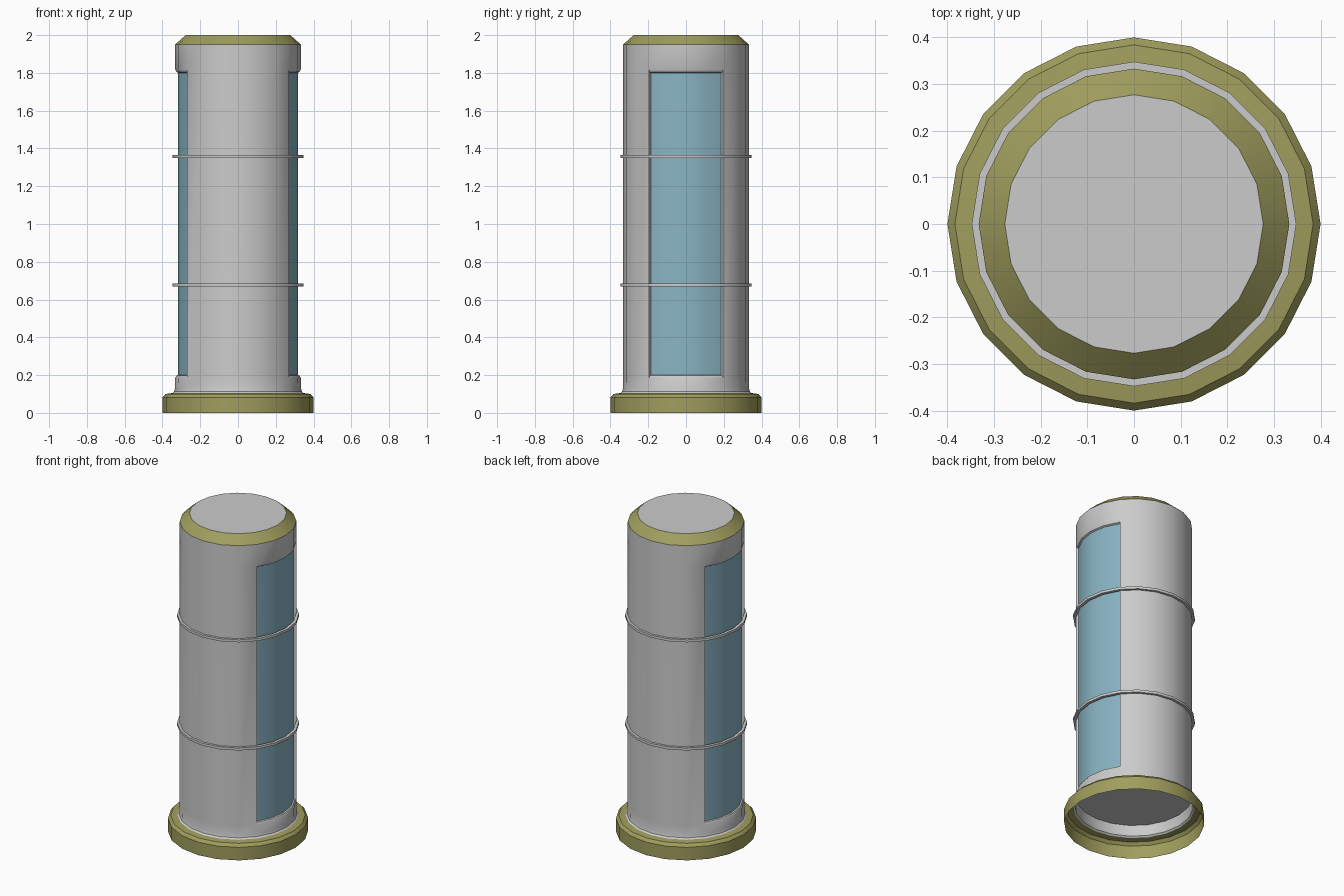
import bpy, bmesh, math

if "Cube" in bpy.data.objects:
    bpy.data.objects.remove(bpy.data.objects["Cube"])

N = 20          # sides around the axis
HALF = 2        # window half-width in segments


def material(name, rgb):
    m = bpy.data.materials.new(name)
    m.diffuse_color = (*rgb, 1)
    m.use_nodes = True
    m.node_tree.nodes["Principled BSDF"].inputs["Base Color"].default_value = m.diffuse_color
    return m


olive = material("olive_paint", (0.35, 0.34, 0.11))
glass = material("blue_glass", (0.25, 0.46, 0.55))


def pos(r, i, z):
    a = 2 * math.pi * i / N
    return (r * math.cos(a), r * math.sin(a), z)


def quad(bm, *pts):
    bm.faces.new([bm.verts.new(p) for p in pts])


def lathe(bm, profile, columns=range(N), skip=lambda k, i: False):
    """Sweep (r, z) points round the axis; profile listed bottom to top on the outside."""
    for k, ((r0, z0), (r1, z1)) in enumerate(zip(profile, profile[1:])):
        for i in columns:
            if not skip(k, i):
                quad(bm, pos(r0, i, z0), pos(r0, i + 1, z0),
                     pos(r1, i + 1, z1), pos(r1, i, z1))


def disc(bm, r, z, up=True):
    pts = [pos(r, i, z) for i in range(N)]
    quad(bm, *(pts if up else pts[::-1]))


def finish(bm, name, mat=None):
    bmesh.ops.remove_doubles(bm, verts=bm.verts, dist=1e-5)
    me = bpy.data.meshes.new(name)
    bm.to_mesh(me)
    bm.free()
    ob = bpy.data.objects.new(name, me)
    bpy.context.collection.objects.link(ob)
    if mat:
        me.materials.append(mat)
    bpy.ops.object.select_all(action='DESELECT')
    ob.select_set(True)
    bpy.context.view_layer.objects.active = ob
    bpy.ops.object.shade_smooth_by_angle(angle=math.radians(30))
    return ob


def window_cols(side):
    c = side * N // 2
    return range(c - HALF, c + HALF)


all_cols = {i % N for s in (0, 1) for i in window_cols(s)}

# Body tube with two window openings and their recessed frames
R, RG = 0.333, 0.317
frame = [(R, 0.185, 1.82), (0.326, 0.197, 1.805), (RG, 0.2, 1.8)]
bm = bmesh.new()
lathe(bm, [(0.347, 0.105), (0.338, 0.113), (0.334, 0.13), (R, 0.185), (R, 1.82), (R, 1.95)],
      skip=lambda k, i: k == 3 and i in all_cols)
for s in (0, 1):
    cols = window_cols(s)
    lathe(bm, [(r, b) for r, b, t in frame], cols)
    lathe(bm, [(r, t) for r, b, t in reversed(frame)], cols)
    for (r0, b0, t0), (r1, b1, t1) in zip(frame, frame[1:]):
        i, j = cols[0], cols[-1] + 1
        quad(bm, pos(r0, i, b0), pos(r1, i, b1), pos(r1, i, t1), pos(r0, i, t0))
        quad(bm, pos(r1, j, b1), pos(r0, j, b0), pos(r0, j, t0), pos(r1, j, t1))
finish(bm, "body")

# Curved window panes
bm = bmesh.new()
for s in (0, 1):
    lathe(bm, [(RG, 0.2), (RG, 1.8)], window_cols(s))
finish(bm, "window_panes", glass)

# Floor seen through the open underside, and flat roof
bm = bmesh.new()
disc(bm, 0.333, 0.18, up=False)
finish(bm, "floor")
bm = bmesh.new()
disc(bm, 0.277, 2.0)
finish(bm, "roof")

# Olive base skirt and sloped top rim
bm = bmesh.new()
lathe(bm, [(0.4, 0), (0.4, 0.082), (0.384, 0.1), (0.347, 0.105)])
finish(bm, "base_skirt", olive)
bm = bmesh.new()
lathe(bm, [(R, 1.95), (0.277, 2.0)])
finish(bm, "top_rim", olive)

# Thin bands round the tube
for name, z in (("lower_band", 0.676), ("upper_band", 1.357)):
    bm = bmesh.new()
    a, b = z - 0.008, z + 0.008
    lathe(bm, [(0.33, a), (0.348, a), (0.348, b), (0.33, b), (0.33, a)])
    finish(bm, name)
